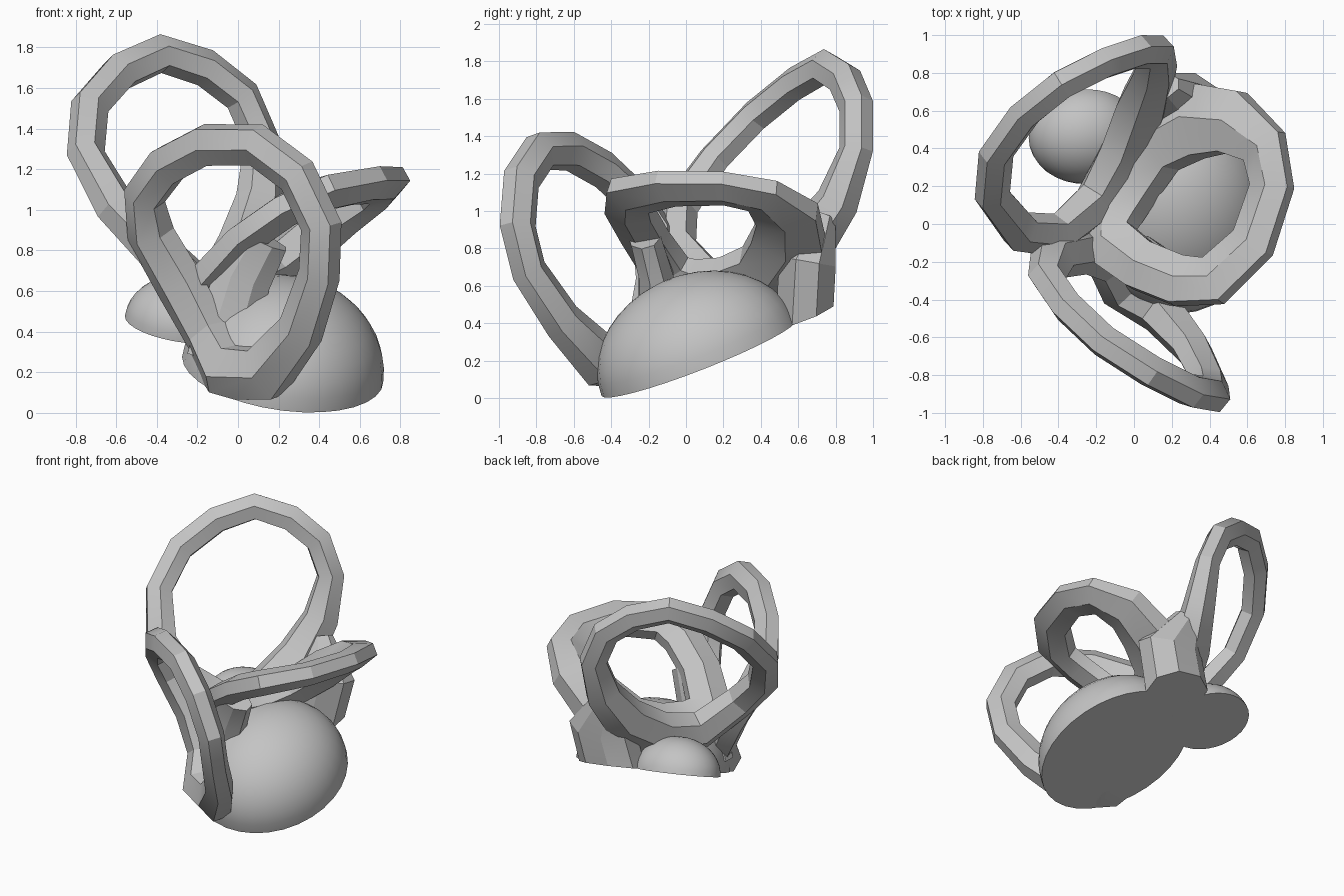
import bpy, bmesh, math
from mathutils import Vector, Matrix

cube = bpy.data.objects.get("Cube")
if cube:
    bpy.data.objects.remove(cube)

grey = bpy.data.materials.new("plain grey")
grey.use_nodes = True
GREY = (0.55, 0.55, 0.55, 1)
grey.diffuse_color = GREY
grey.node_tree.nodes["Principled BSDF"].inputs["Base Color"].default_value = GREY

# Tilted flat base that trims every part
BASE = Vector((0.22, 0.07, 0.215))
NORMAL = Vector((0.13, -0.36, 0.92)).normalized()


def finish(bm, name, angle):
    """Trim at the base, cap the cut and make the object."""
    geom = bm.verts[:] + bm.edges[:] + bm.faces[:]
    bmesh.ops.bisect_plane(bm, geom=geom, plane_co=BASE, plane_no=NORMAL, clear_inner=True)
    rim = [e for e in bm.edges if e.is_boundary]
    if rim:
        bmesh.ops.holes_fill(bm, edges=rim, sides=0)
    bmesh.ops.recalc_face_normals(bm, faces=bm.faces[:])
    mesh = bpy.data.meshes.new(name)
    bm.to_mesh(mesh)
    bm.free()
    mesh.materials.append(grey)
    obj = bpy.data.objects.new(name, mesh)
    bpy.context.collection.objects.link(obj)
    bpy.ops.object.select_all(action='DESELECT')
    obj.select_set(True)
    bpy.context.view_layer.objects.active = obj
    bpy.ops.object.shade_smooth_by_angle(angle=math.radians(angle))


def dome(name, x, y, radii):
    """Half ellipsoid standing on the tilted base."""
    z = BASE.z - (NORMAL.x * (x - BASE.x) + NORMAL.y * (y - BASE.y)) / NORMAL.z
    side = Vector((1, 0, 0))
    side = (side - NORMAL * side.dot(NORMAL)).normalized()
    turn = Matrix((side, NORMAL.cross(side), NORMAL)).transposed().to_4x4()
    bm = bmesh.new()
    bmesh.ops.create_uvsphere(bm, u_segments=32, v_segments=20, radius=1)
    bm.transform(Matrix.Translation((x, y, z)) @ turn @ Matrix.Diagonal((*radii, 1)))
    finish(bm, name, 40)


def sweep(name, path, wide, thick, closed=True, sides=6):
    """Faceted tube along (x, y, z, scale) points, flattened into the loop's plane."""
    pts = [Vector(p[:3]) for p in path]
    n = len(pts)
    middle = sum(pts, Vector()) / n
    bm = bmesh.new()
    rings = []
    for i, p in enumerate(pts):
        if closed:
            tangent = pts[(i + 1) % n] - pts[i - 1]
            out = p - middle
        else:
            tangent = pts[min(i + 1, n - 1)] - pts[max(i - 1, 0)]
            out = Vector((1, 0, 0))
        tangent.normalize()
        out = (out - tangent * out.dot(tangent)).normalized()
        up = tangent.cross(out)
        ring = []
        for k in range(sides):
            a = math.tau * (k + 0.5) / sides
            offset = out * math.cos(a) * wide * 1.1 + up * math.sin(a) * thick
            ring.append(bm.verts.new(p + offset * path[i][3]))
        rings.append(ring)
    for i in range(n if closed else n - 1):
        a, b = rings[i], rings[(i + 1) % n]
        for k in range(sides):
            j = (k + 1) % sides
            bm.faces.new((a[k], a[j], b[j], b[k]))
    if not closed:
        bm.faces.new(rings[0])
        bm.faces.new(rings[-1])
    finish(bm, name, 25)


# Domes
dome("large_dome", 0.22, 0.07, (0.5, 0.56, 0.45))
dome("small_dome", -0.26, 0.47, (0.3, 0.26, 0.24))

# Tall loop leaning to the back
sweep("back_loop", [
    (-0.38, 0.74, 1.77, 1), (-0.16, 0.85, 1.7, 1), (0.02, 0.91, 1.56, 1),
    (0.12, 0.91, 1.33, 1), (0.11, 0.81, 1.05, 1.3), (0.05, 0.64, 0.81, 1.65),
    (-0.05, 0.38, 0.63, 1.65), (-0.2, 0.12, 0.6, 1.45), (-0.41, -0.06, 0.81, 1.25),
    (-0.6, -0.04, 1.01, 1.15), (-0.75, 0.15, 1.28, 1), (-0.73, 0.37, 1.51, 1),
    (-0.58, 0.58, 1.68, 1)], 0.09, 0.085)

# Loop leaning to the front
sweep("front_loop", [
    (0.41, -0.9, 0.92, 1), (0.4, -0.84, 0.68, 1), (0.31, -0.66, 0.41, 1.1),
    (0.14, -0.46, 0.2, 1.4), (-0.06, -0.33, 0.2, 1.5), (-0.15, -0.19, 0.38, 1.2),
    (-0.28, -0.14, 0.62, 1.25), (-0.43, -0.17, 0.88, 1.2), (-0.46, -0.28, 1.07, 1),
    (-0.35, -0.44, 1.22, 1), (-0.16, -0.62, 1.32, 1), (0.09, -0.78, 1.32, 1),
    (0.29, -0.88, 1.17, 1)], 0.1, 0.09)

# Loop leaning out to the left
sweep("side_loop", [
    (0.73, 0.2, 1.12, 1.1), (0.69, 0.41, 1.08, 1.2), (0.52, 0.54, 0.98, 1.6),
    (0.32, 0.55, 0.83, 1.9), (0.12, 0.44, 0.67, 1.8), (0, 0.24, 0.6, 1.6),
    (-0.1, 0.05, 0.6, 1.5), (-0.12, -0.1, 0.68, 1.4), (0.04, -0.22, 0.86, 1.25),
    (0.24, -0.3, 1, 1.25), (0.42, -0.3, 1.08, 1.25), (0.63, -0.1, 1.12, 1.15)],
    0.11, 0.07)

# Legs joining the loops to the base
sweep("back_leg", [
    (0.14, 0.73, 0.95, 0.5), (0.23, 0.65, 0.73, 1.1), (0.14, 0.63, 0.38, 1.1)],
    0.2, 0.15, closed=False, sides=8)
sweep("front_leg", [
    (0.12, -0.22, 0.86, 0.9), (0.02, -0.16, 0.66, 1), (-0.1, -0.15, 0.25, 1.1)],
    0.14, 0.1, closed=False, sides=8)
